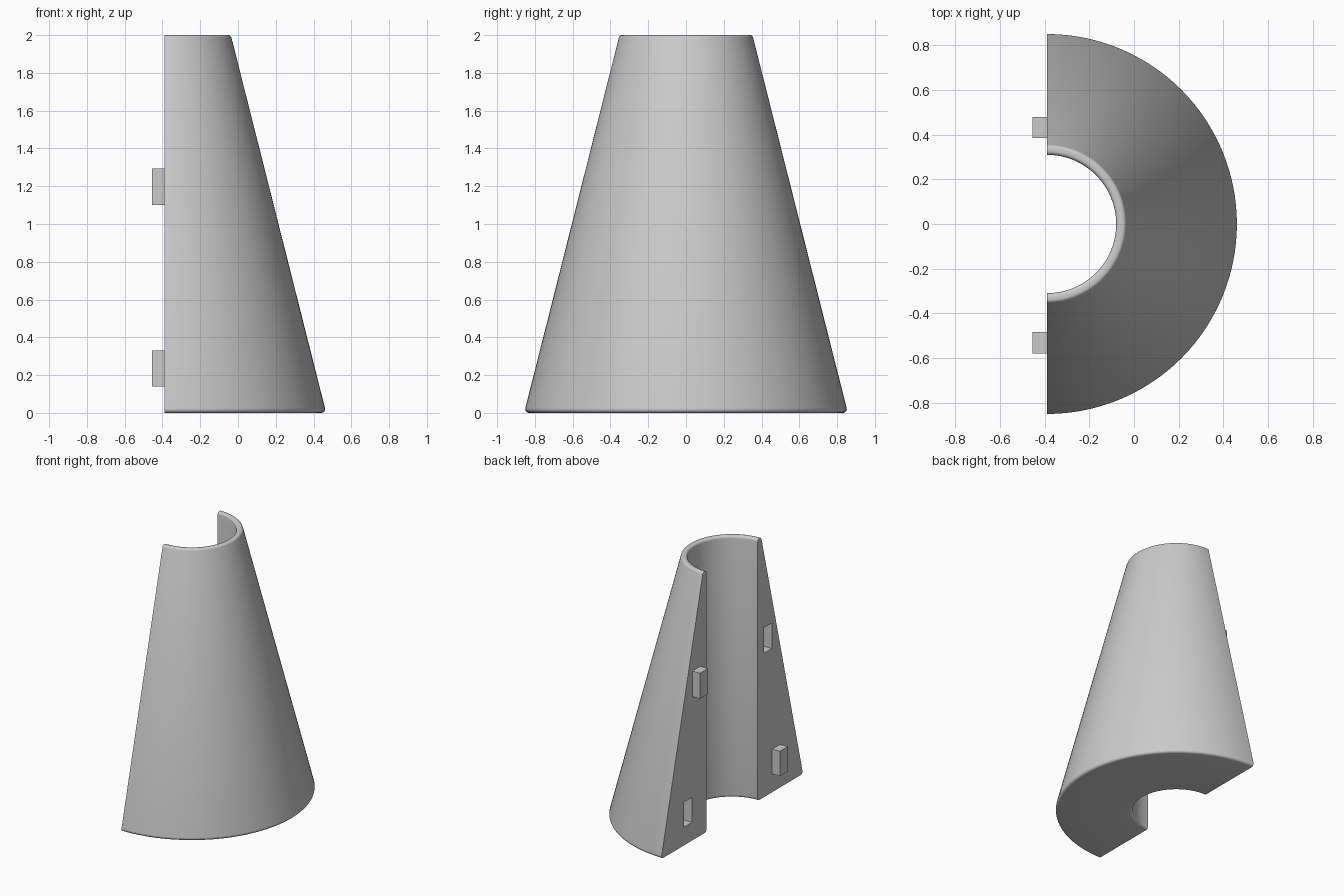
import bpy, bmesh, math
from mathutils import Vector, Matrix

cube = bpy.data.objects.get("Cube")
if cube:
    bpy.data.objects.remove(cube, do_unlink=True)

AXIS_X = -0.39      # cut plane and cone axis
SEGMENTS = 64

grey = bpy.data.materials.new("plain_grey")
grey.use_nodes = True
colour = (0.6, 0.6, 0.6, 1)
grey.diffuse_color = colour
grey.node_tree.nodes["Principled BSDF"].inputs["Base Color"].default_value = colour


def make_object(name, bm):
    bmesh.ops.recalc_face_normals(bm, faces=bm.faces)
    mesh = bpy.data.meshes.new(name)
    bm.to_mesh(mesh)
    bm.free()
    mesh.materials.append(grey)
    obj = bpy.data.objects.new(name, mesh)
    bpy.context.collection.objects.link(obj)
    return obj


def box(name, x, y, z):
    bm = bmesh.new()
    size = [b - a for a, b in (x, y, z)]
    centre = [(a + b) / 2 for a, b in (x, y, z)]
    bmesh.ops.create_cube(bm, size=1, matrix=Matrix.Translation(centre) @ Matrix.Diagonal((*size, 1)))
    return make_object(name, bm)


def rounded(corners, steps=5):
    """Round each (radius, height, fillet) corner with a circular arc."""
    points = []
    for i, (r, z, fillet) in enumerate(corners):
        p = Vector((r, z))
        a = (Vector(corners[i - 1][:2]) - p).normalized()
        b = (Vector(corners[(i + 1) % len(corners)][:2]) - p).normalized()
        half = a.angle(b) / 2
        bisector = (a + b).normalized()
        centre = p + bisector * fillet / math.sin(half)
        # Sweep between the two wall normals around the corner
        start = a * math.cos(half) - bisector
        sweep = start.angle_signed(b * math.cos(half) - bisector)
        angle = math.atan2(start.y, start.x)
        for s in range(steps + 1):
            t = angle - sweep * s / steps
            points.append(centre + Vector((math.cos(t), math.sin(t))) * fillet)
    return points


# Half cone shell: a rounded wall section swept half a turn
section = rounded([(0.31, 0, 0.02), (0.857, 0, 0.02), (0.352, 2, 0.018), (0.31, 2, 0.018)])
bm = bmesh.new()
rings = []
for i in range(SEGMENTS + 1):
    t = math.pi * (i / SEGMENTS - 0.5)
    rings.append([bm.verts.new((AXIS_X + p.x * math.cos(t), p.x * math.sin(t), p.y)) for p in section])
for a, b in zip(rings, rings[1:]):
    for j in range(len(section)):
        bm.faces.new((a[j - 1], a[j], b[j], b[j - 1]))
bm.faces.new(rings[0])
bm.faces.new(rings[-1])
for v in rings[0] + rings[-1]:
    v.co.x = AXIS_X
shell = make_object("half_cone_shell", bm)

# Pegs on one side of the joint, matching slots mirrored on the other
joints = {"upper": ((0.385, 0.48), (1.10, 1.295), 1), "lower": ((0.485, 0.58), (0.14, 0.33), -1)}
for level, (y, z, side) in joints.items():
    peg_y = sorted(side * v for v in y)
    slot_y = sorted(-side * v for v in y)
    box(level + "_peg", (AXIS_X - 0.065, AXIS_X + 0.01), peg_y, z)
    cutter = box(level + "_slot_cutter", (AXIS_X - 0.05, AXIS_X + 0.07), slot_y, z)
    cutter.hide_render = True
    cut = shell.modifiers.new(level + "_slot", "BOOLEAN")
    cut.operation = "DIFFERENCE"
    cut.solver = "EXACT"
    cut.object = cutter
    bpy.ops.object.select_all(action="DESELECT")
    shell.select_set(True)
    bpy.context.view_layer.objects.active = shell
    bpy.ops.object.modifier_apply(modifier=cut.name)
    bpy.data.objects.remove(cutter, do_unlink=True)

bpy.ops.object.shade_smooth_by_angle(angle=math.radians(30))
